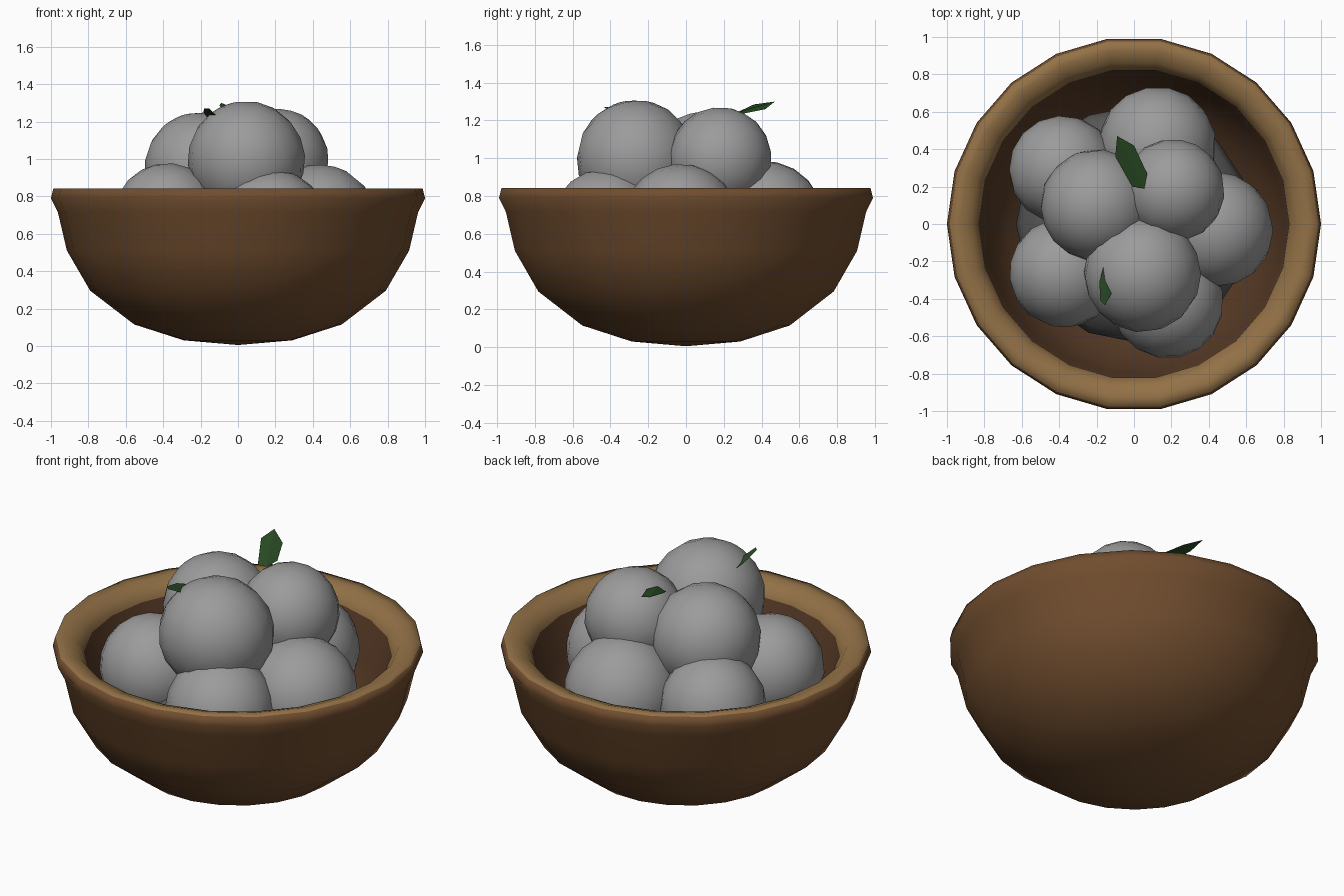
import bpy, bmesh, math, random

if "Cube" in bpy.data.objects:
    bpy.data.objects.remove(bpy.data.objects["Cube"])

random.seed(4)

def material(name, rgb):
    m = bpy.data.materials.new(name)
    m.diffuse_color = (*rgb, 1)
    m.use_nodes = True
    m.node_tree.nodes["Principled BSDF"].inputs["Base Color"].default_value = m.diffuse_color
    return m

brown = material("brown_wood", (0.165, 0.075, 0.028))
tan = material("tan_rim", (0.29, 0.165, 0.062))
dark = material("dark_inside", (0.09, 0.04, 0.018))
green = material("leaf_green", (0.022, 0.07, 0.018))
grey = material("fruit_grey", (0.33, 0.33, 0.33))
shade = material("shaded_grey", (0.10, 0.10, 0.10))

def make_object(name, bm, mats=()):
    me = bpy.data.meshes.new(name)
    bm.to_mesh(me)
    bm.free()
    ob = bpy.data.objects.new(name, me)
    bpy.context.collection.objects.link(ob)
    for m in mats:
        me.materials.append(m)
    return ob

def smooth(ob, angle):
    bpy.ops.object.select_all(action='DESELECT')
    ob.select_set(True)
    bpy.context.view_layer.objects.active = ob
    bpy.ops.object.shade_smooth_by_angle(angle=math.radians(angle))

# Bowl: outer wall, flared rim and inner wall revolved with 22 sides
SIDES = 22
profile = [(0, 0.005), (0.29, 0.03), (0.555, 0.115), (0.79, 0.295), (0.915, 0.51),
           (0.963, 0.715), (1.0, 0.79), (0.987, 0.842), (0.93, 0.842), (0.87, 0.82),
           (0.83, 0.765), (0.80, 0.53), (0.68, 0.33), (0.48, 0.18), (0.25, 0.10), (0, 0.08)]
bm = bmesh.new()
rings = []
for r, z in profile:
    n = SIDES if r else 1
    rings.append([bm.verts.new((r * math.cos(math.tau * i / SIDES),
                                r * math.sin(math.tau * i / SIDES), z)) for i in range(n)])
for k, (a, b) in enumerate(zip(rings, rings[1:])):
    for i in range(SIDES):
        j = (i + 1) % SIDES
        if len(a) == 1:
            f = bm.faces.new((a[0], b[j], b[i]))
        elif len(b) == 1:
            f = bm.faces.new((a[i], a[j], b[0]))
        else:
            f = bm.faces.new((a[i], a[j], b[j], b[i]))
        f.material_index = 0 if k < 7 else 1 if k < 10 else 2   # outside, rim, inside
bmesh.ops.recalc_face_normals(bm, faces=bm.faces[:])
smooth(make_object("bowl", bm, (brown, tan, dark)), 100)

# Fruit: low-poly balls, each turned a different way
def ball(name, centre, radius, mat, squash=1.0, turn=True):
    bm = bmesh.new()
    bmesh.ops.create_uvsphere(bm, u_segments=16, v_segments=10, radius=radius)
    ob = make_object(name, bm, (mat,))
    ob.location = centre
    ob.scale.z = squash
    if turn:
        ob.rotation_euler = [random.uniform(-0.5, 0.5) for _ in range(2)] + [random.uniform(0, 3)]
    smooth(ob, 60)

upper = [(0.045, -0.265, 0.995, 0.314), (-0.20, 0.10, 0.95, 0.30), (0.21, 0.18, 0.995, 0.275)]
lower = [(-0.38, 0.29, 0.67, 0.29), (-0.375, -0.26, 0.685, 0.293), (0.435, -0.03, 0.66, 0.31),
         (0.125, 0.42, 0.67, 0.315), (0.18, -0.42, 0.645, 0.30)]
for layer, fruits in (("upper", upper), ("lower", lower)):
    for i, (x, y, z, r) in enumerate(fruits):
        ball(f"{layer}_fruit_{i + 1}", (x, y, z), r, grey)

# Flattened mound under the fruit
ball("fruit_filler", (0, 0, 0.43), 0.63, shade, 0.45, turn=False)

# Leaves: six-point outlines folded along the midrib
def leaf(name, base, tip, left, right):
    bm = bmesh.new()
    b, t = bm.verts.new(base), bm.verts.new(tip)
    l1, l2 = (bm.verts.new(p) for p in left)
    r1, r2 = (bm.verts.new(p) for p in right)
    bm.faces.new((t, l2, l1, b))
    bm.faces.new((b, r1, r2, t))
    make_object(name, bm, (green,))

leaf("back_leaf", (0.055, 0.19, 1.22), (-0.09, 0.47, 1.30),
     [(-0.01, 0.20, 1.21), (-0.10, 0.36, 1.285)],
     [(0.07, 0.27, 1.23), (0.0, 0.42, 1.26)])
leaf("front_leaf", (-0.15, -0.18, 1.20), (-0.155, -0.435, 1.27),
     [(-0.185, -0.31, 1.25), (-0.18, -0.41, 1.27)],
     [(-0.14, -0.27, 1.22), (-0.12, -0.37, 1.235)])
